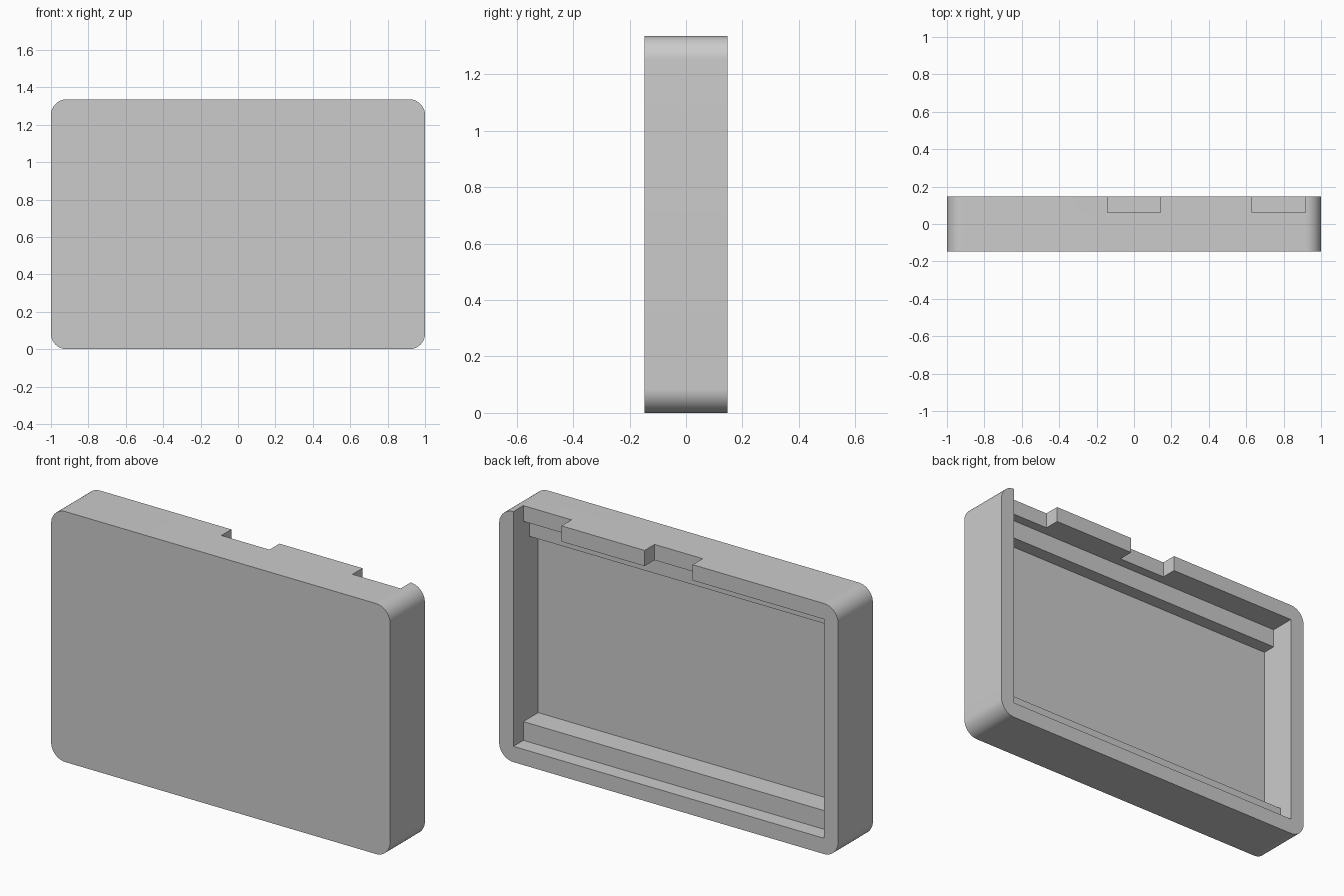
import bpy
import bmesh
import math

if "Cube" in bpy.data.objects:
    bpy.data.objects.remove(bpy.data.objects["Cube"], do_unlink=True)

WIDTH, DEPTH, HEIGHT = 2.0, 0.293, 1.336
WALL = 0.084
BACK = DEPTH / 2
FLOOR = -BACK + WALL          # inner surface of the front panel
LEDGE = 0.1                   # height of both inner ledges

grey = bpy.data.materials.new("grey plastic")
grey.use_nodes = True
colour = (0.6, 0.6, 0.6, 1.0)
grey.diffuse_color = colour
grey.node_tree.nodes["Principled BSDF"].inputs["Base Color"].default_value = colour


def prism(name, profile, x0, x1):
    """Extrude a (y, z) profile along x."""
    bm = bmesh.new()
    face = bm.faces.new([bm.verts.new((x0, y, z)) for y, z in profile])
    new = bmesh.ops.extrude_face_region(bm, geom=[face])["geom"]
    moved = [v for v in new if isinstance(v, bmesh.types.BMVert)]
    bmesh.ops.translate(bm, verts=moved, vec=(x1 - x0, 0, 0))
    bmesh.ops.recalc_face_normals(bm, faces=bm.faces)
    mesh = bpy.data.meshes.new(name)
    bm.to_mesh(mesh)
    bm.free()
    obj = bpy.data.objects.new(name, mesh)
    bpy.context.collection.objects.link(obj)
    return obj


def rectangle(y0, y1, z0, z1):
    return [(y0, z0), (y1, z0), (y1, z1), (y0, z1)]


# Tray block with four rounded corners
tray = prism("tray", rectangle(-BACK, BACK, 0, HEIGHT), -WIDTH / 2, WIDTH / 2)
tray.data.materials.append(grey)
bm = bmesh.new()
bm.from_mesh(tray.data)
corners = [e for e in bm.edges
           if abs(e.verts[0].co.y - e.verts[1].co.y) > DEPTH / 2]
bmesh.ops.bevel(bm, geom=corners, offset=WALL, offset_type='OFFSET',
                segments=16, profile=0.5, affect='EDGES')
bm.to_mesh(tray.data)
bm.free()

# Cavity open at the back, its profile leaving a deep lower and a thin upper ledge
low, high = WALL, HEIGHT - WALL
lower_y, upper_y, outside = BACK - WALL, FLOOR + 0.073, BACK + 0.1
cavity = prism("cavity_cutter", [
    (outside, low), (lower_y, low), (lower_y, low + LEDGE), (FLOOR, low + LEDGE),
    (FLOOR, high - LEDGE), (upper_y, high - LEDGE), (upper_y, high), (outside, high),
], -WIDTH / 2 + WALL, WIDTH / 2 - WALL)
cutters = [cavity]

# Two notches through the back of the top wall
for x0, x1 in ((-0.142, 0.142), (0.632, WIDTH / 2 - WALL)):
    profile = rectangle(BACK - WALL, outside, high - 0.02, HEIGHT + 0.1)
    cutters.append(prism("notch_cutter", profile, x0, x1))

bpy.context.view_layer.objects.active = tray
for cutter in cutters:
    cutter.hide_render = True
    cut = tray.modifiers.new("cut", 'BOOLEAN')
    cut.operation = 'DIFFERENCE'
    cut.solver = 'EXACT'
    cut.object = cutter
    bpy.ops.object.modifier_apply(modifier=cut.name)
    bpy.data.objects.remove(cutter, do_unlink=True)

# Smooth corners, sharp edges
for obj in bpy.context.selected_objects:
    obj.select_set(False)
tray.select_set(True)
bpy.ops.object.shade_smooth_by_angle(angle=math.radians(30))
